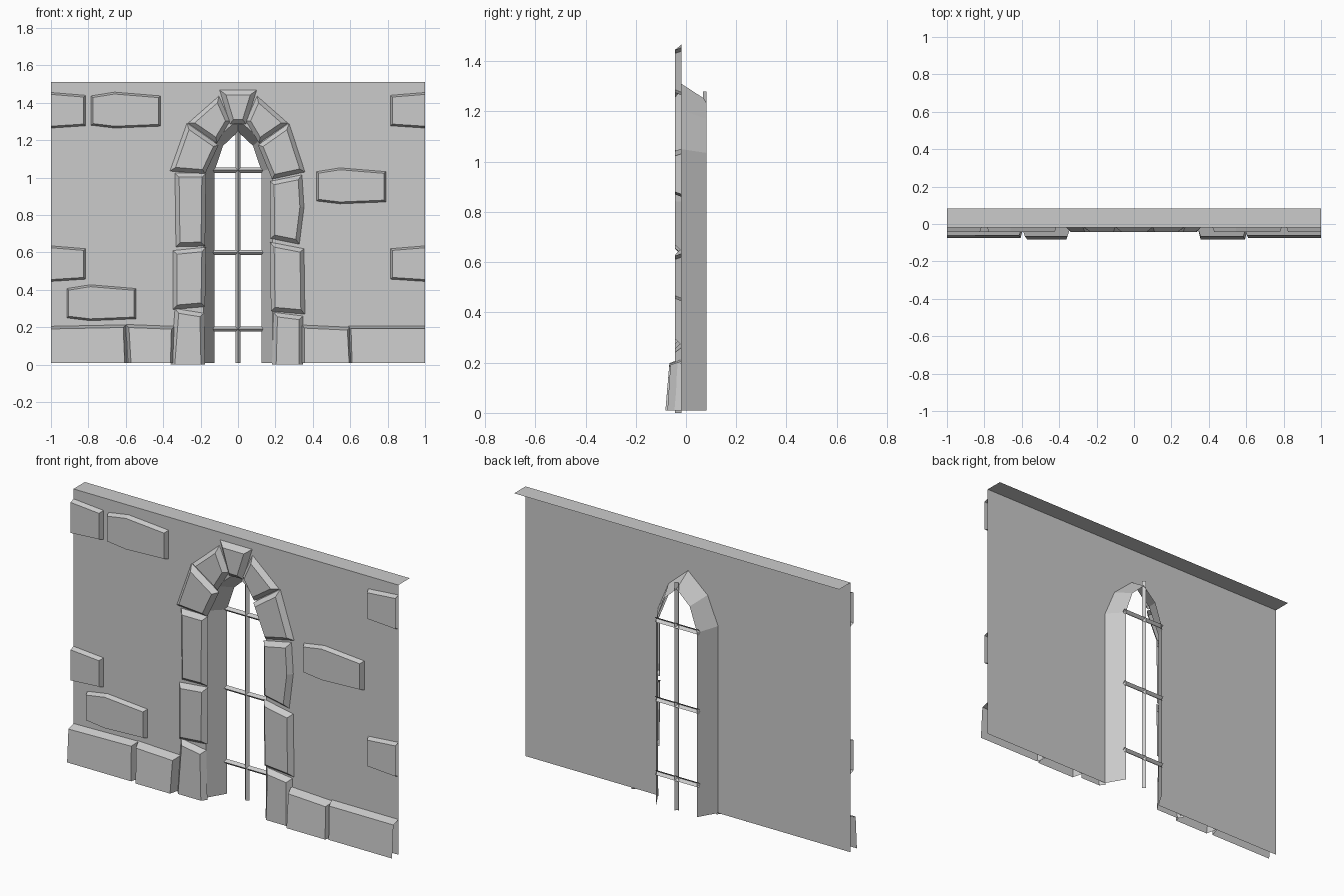
import bpy
from mathutils import Vector

if "Cube" in bpy.data.objects:
    bpy.data.objects.remove(bpy.data.objects["Cube"])

WALL_Y, BACK_Y = -0.018, 0.082
BOTTOM, TOP = 0.01, 1.51


def make(name, verts, faces):
    me = bpy.data.meshes.new(name)
    me.from_pydata([tuple(v) for v in verts], [], faces)
    me.update()
    ob = bpy.data.objects.new(name, me)
    bpy.context.collection.objects.link(ob)
    return ob


def inset(pts, d):
    """Move each edge inward by its own distance (counter-clockwise polygon)."""
    n, lines, out = len(pts), [], []
    for i in range(n):
        t = (pts[(i + 1) % n] - pts[i]).normalized()
        lines.append((pts[i] + Vector((-t.y, t.x)) * d[i], t))
    for i in range(n):
        (p, t), (q, u) = lines[i - 1], lines[i]
        k = t.cross(u)
        out.append(q.copy() if abs(k) < 1e-6 else p + t * ((q - p).cross(u) / k))
    return out


def stone(name, pts, bevel, y_low=-0.044, y_high=-0.044):
    """Chamfered block on the wall; open where it meets the floor or tile ends."""
    pts = [Vector(p) for p in pts]
    n = len(pts)
    if sum(pts[i - 1].cross(pts[i]) for i in range(n)) < 0:
        pts.reverse()

    def is_open(a, b):
        return (abs(a.x) > .999 and abs(b.x) > .999) or max(a.y, b.y) < 0.02

    opened = [is_open(pts[i], pts[(i + 1) % n]) for i in range(n)]
    face = inset(pts, [0 if o else bevel for o in opened])
    z0, z1 = min(p.y for p in face), max(p.y for p in face)
    verts = [(p.x, WALL_Y, p.y) for p in pts]
    verts += [(p.x, y_low + (y_high - y_low) * (p.y - z0) / (z1 - z0), p.y) for p in face]
    faces = [tuple(range(n, 2 * n))]
    faces += [(i, (i + 1) % n, n + (i + 1) % n, n + i) for i in range(n) if not opened[i]]
    return make(name, verts, faces)


# Wall sheet with pointed opening, made as two mirrored halves
front = [(.185, BOTTOM), (.185, 1.05), (.12, 1.205), (0, 1.31)]
back = [(.126, BOTTOM), (.126, 1.035), (.08, 1.17), (0, 1.245)]
half = [(1, BOTTOM), (1, TOP), (0, TOP)] + front[::-1]
n = len(half)
make("wall", [(s * x, WALL_Y, z) for s in (1, -1) for x, z in half],
     [tuple(range(n)), tuple(range(2 * n - 1, n - 1, -1))])

# Top ledge running back from the wall
make("wall_top", [(-1, WALL_Y, TOP), (1, WALL_Y, TOP), (1, BACK_Y, TOP), (-1, BACK_Y, TOP)],
     [(0, 1, 2, 3)])

# Splayed window reveal
full = lambda h: h + [(-x, z) for x, z in h[-2::-1]]
f, b = full(front), full(back)
m = len(f)
make("window_reveal", [(x, WALL_Y, z) for x, z in f] + [(x, BACK_Y, z) for x, z in b],
     [(i, i + 1, m + i + 1, m + i) for i in range(m - 1)])


# Window bars: half-square section with its ridge to the front
def bar(name, a, b, side):
    a, b, side = Vector(a), Vector(b), Vector(side)
    ridge = Vector((0, -0.014, 0))
    make(name, [a - side, a + ridge, a + side, b - side, b + ridge, b + side],
         [(0, 1, 4, 3), (1, 2, 5, 4)])


bar("vertical_bar", (0, BACK_Y, 1.28), (0, BACK_Y, BOTTOM), (.014, 0, 0))
for z in (.19, .6, 1.04):
    bar("cross_bar", (-.135, BACK_Y, z), (.135, BACK_Y, z), (0, 0, .014))

# Frame stones: jambs, arch and keystone
jambs = [
    [(-.36, 0), (-.337, .3), (-.182, .275), (-.176, 0)],
    [(-.348, .61), (-.171, .628), (-.176, .31), (-.348, .295)],
    [(-.337, 1.024), (-.171, 1.024), (-.176, .634), (-.332, .63)],
    [(.182, 0), (.19, .28), (.348, .26), (.348, 0)],
    [(.171, .655), (.353, .62), (.358, .27), (.176, .286)],
    [(.171, .98), (.342, 1.015), (.353, .842), (.328, .644), (.174, .675)],
]
arch = [
    [(-.364, 1.035), (-.273, 1.291), (-.104, 1.174), (-.176, 1.02)],
    [(-.267, 1.291), (-.102, 1.436), (-.043, 1.302), (-.112, 1.185)],
    [(.267, 1.291), (.102, 1.436), (.043, 1.302), (.112, 1.185)],
    [(.273, 1.291), (.358, 1.03), (.182, .992), (.107, 1.174)],
]
for p in jambs:
    stone("jamb_stone", p, .022)
for p in arch:
    stone("arch_stone", p, .022)
stone("keystone", [(-.098, 1.468), (.1, 1.468), (.043, 1.286), (-.043, 1.286)], .025)

# Single bricks in the wall face, cut in half at the tile ends
brick = [(-.785, 1.437), (-.66, 1.457), (-.415, 1.437), (-.415, 1.275), (-.66, 1.265), (-.785, 1.28)]
for dx, dz in ((0, 0), (1.205, -.405), (-.13, -1.03)):
    stone("brick", [(x + dx, z + dz) for x, z in brick], .01)
for dz in (0, -.82):
    for s in (-1, 1):
        stone("edge_brick", [(s, 1.455 + dz), (s * .815, 1.44 + dz),
                             (s * .815, 1.277 + dz), (s, 1.265 + dz)], .01)

# Plinth stones along the base, leaning back
stone("plinth_outer", [(-1, BOTTOM), (-.592, BOTTOM), (-.6, .213), (-1, .205)], .014, -.074, -.062)
stone("plinth_inner", [(-.588, BOTTOM), (-.345, BOTTOM), (-.34, .205), (-.6, .215)], .016, -.082, -.066)
stone("plinth_inner", [(.34, BOTTOM), (.61, BOTTOM), (.6, .2), (.34, .212)], .016, -.082, -.066)
stone("plinth_outer", [(.596, BOTTOM), (1, BOTTOM), (1, .206), (.59, .206)], .014, -.074, -.062)
